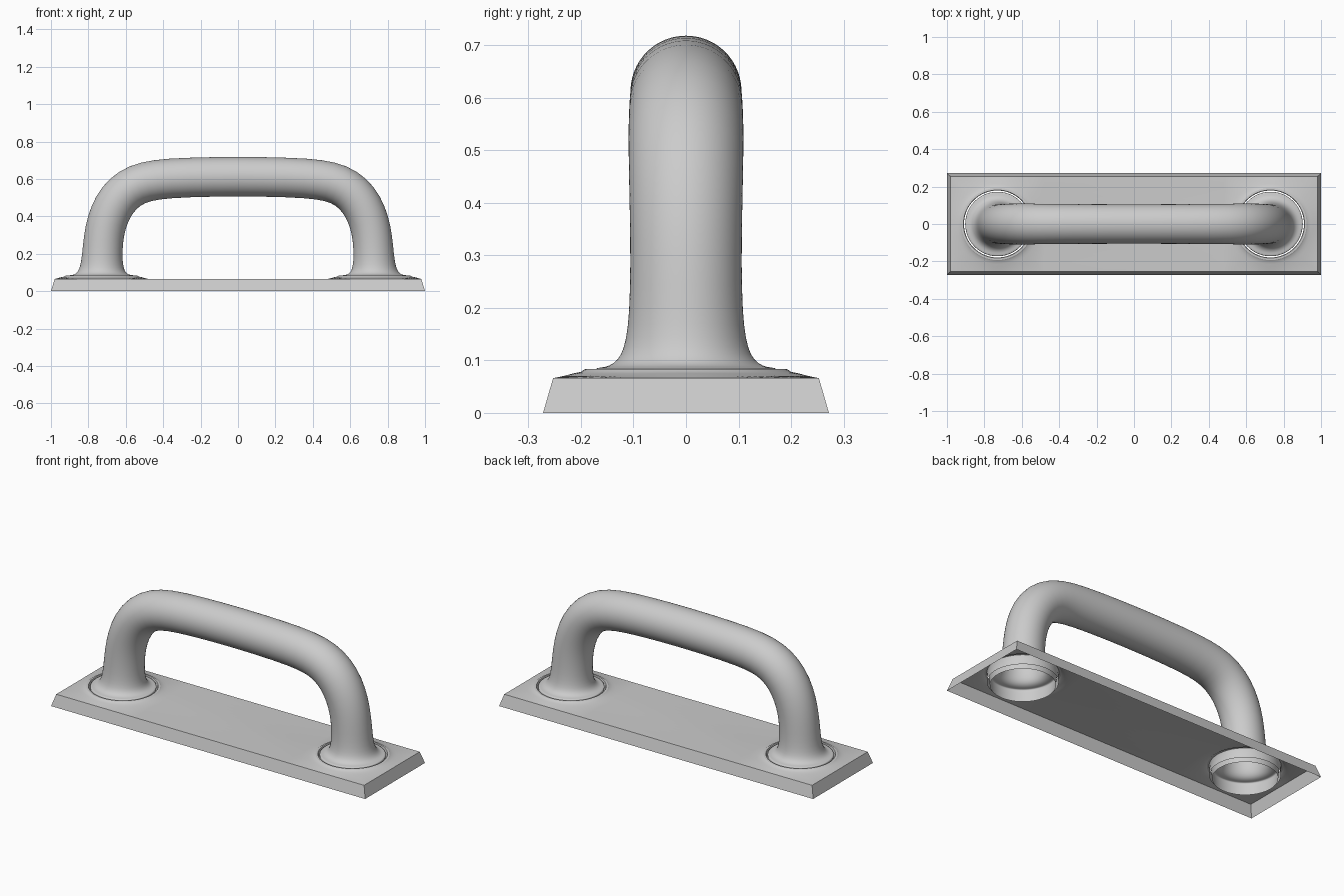
import bpy, bmesh, math
from mathutils import Vector

if "Cube" in bpy.data.objects:
    bpy.data.objects.remove(bpy.data.objects["Cube"])


def finish(bm, name, angle):
    bmesh.ops.remove_doubles(bm, verts=bm.verts, dist=0.0005)
    bmesh.ops.recalc_face_normals(bm, faces=bm.faces)
    mesh = bpy.data.meshes.new(name)
    bm.to_mesh(mesh)
    bm.free()
    ob = bpy.data.objects.new(name, mesh)
    bpy.context.collection.objects.link(ob)
    bpy.ops.object.select_all(action='DESELECT')
    ob.select_set(True)
    bpy.context.view_layer.objects.active = ob
    bpy.ops.object.shade_smooth_by_angle(angle=math.radians(angle))
    return ob


def bridge(bm, a, b):
    n = len(a)
    for i in range(n):
        j = (i + 1) % n
        bm.faces.new((a[i], a[j], b[j], b[i]))


# Base plate: hollow shell with sloped sides and a raised lip round each foot hole
CX, HX, HY, TOP = 0.73, 0.25, 0.253, 0.066
N = 64
lip = [(0.181, 0.03), (0.179, 0.078), (0.182, 0.084), (0.193, 0.083),
       (0.2, 0.078), (0.215, 0.075), (0.23, 0.071)]
bm = bmesh.new()
angles = [2 * math.pi * i / N for i in range(N)]
edge_pts = {-1: [], 1: []}
for side in (-1, 1):
    prev = None
    for r, z in lip:
        ring = [bm.verts.new((side * CX + r * math.cos(a), r * math.sin(a), z)) for a in angles]
        if prev:
            bridge(bm, prev, ring)
        prev = ring
    square = []
    for a in angles:
        c, s = math.cos(a), math.sin(a)
        m = max(abs(c), abs(s))
        square.append(bm.verts.new((side * CX + HX * c / m, HY * s / m, TOP)))
    bridge(bm, prev, square)
    # inner edge of the square, sorted for the middle panel
    edge_pts[side] = sorted((v for v in square if abs(v.co.x - side * (CX - HX)) < 1e-4),
                            key=lambda v: v.co.y)
left, right = edge_pts[-1], edge_pts[1]
for i in range(len(left) - 1):
    bm.faces.new((left[i], right[i], right[i + 1], left[i + 1]))
# sloped side walls hang from the outer top edge
rim = [e for e in bm.edges if e.is_boundary and e.verts[0].co.z > TOP - 0.001
       and all(abs(abs(v.co.y) - HY) < 1e-4 or abs(abs(v.co.x) - CX - HX) < 1e-4 for v in e.verts)]
new = bmesh.ops.extrude_edge_only(bm, edges=rim)['geom']
for v in new:
    if isinstance(v, bmesh.types.BMVert):
        v.co.x *= 1.0 / (CX + HX)
        v.co.y *= 0.272 / HY
        v.co.z = 0
finish(bm, "base_plate", 30)

# Grip: round bar swept along a bowed arch, flared feet with hollow skirts
half = [(0.73, 0.012, 0.167), (0.73, 0.05, 0.17), (0.73, 0.081, 0.174), (0.73, 0.086, 0.172),
        (0.73, 0.0865, 0.155), (0.73, 0.093, 0.138), (0.73, 0.11, 0.123), (0.728, 0.14, 0.114),
        (0.726, 0.19, 0.108), (0.72, 0.28, 0.106), (0.703, 0.37, 0.107), (0.668, 0.455, 0.109),
        (0.615, 0.525, 0.11), (0.54, 0.574, 0.109), (0.44, 0.598, 0.107), (0.28, 0.609, 0.106)]
path = half + [(0.0, 0.614, 0.106)] + [(-x, z, r) for x, z, r in reversed(half)]
bm = bmesh.new()
prev = None
S = 40
for i, (x, z, r) in enumerate(path):
    if z < 0.15:
        t = Vector((0, 0, 1 if x > 0 else -1))
    else:
        a, b = path[i - 1], path[i + 1]
        t = Vector((b[0] - a[0], 0, b[1] - a[1])).normalized()
    n = Vector((t.z, 0, -t.x))
    ring = []
    for k in range(S):
        ang = 2 * math.pi * k / S
        ring.append(bm.verts.new(Vector((x, 0, z)) + n * (r * math.cos(ang))
                                 + Vector((0, r * math.sin(ang), 0))))
    if prev:
        bridge(bm, prev, ring)
    prev = ring
grip = finish(bm, "grip_handle", 180)
sub = grip.modifiers.new("smooth", 'SUBSURF')
sub.levels = sub.render_levels = 1
